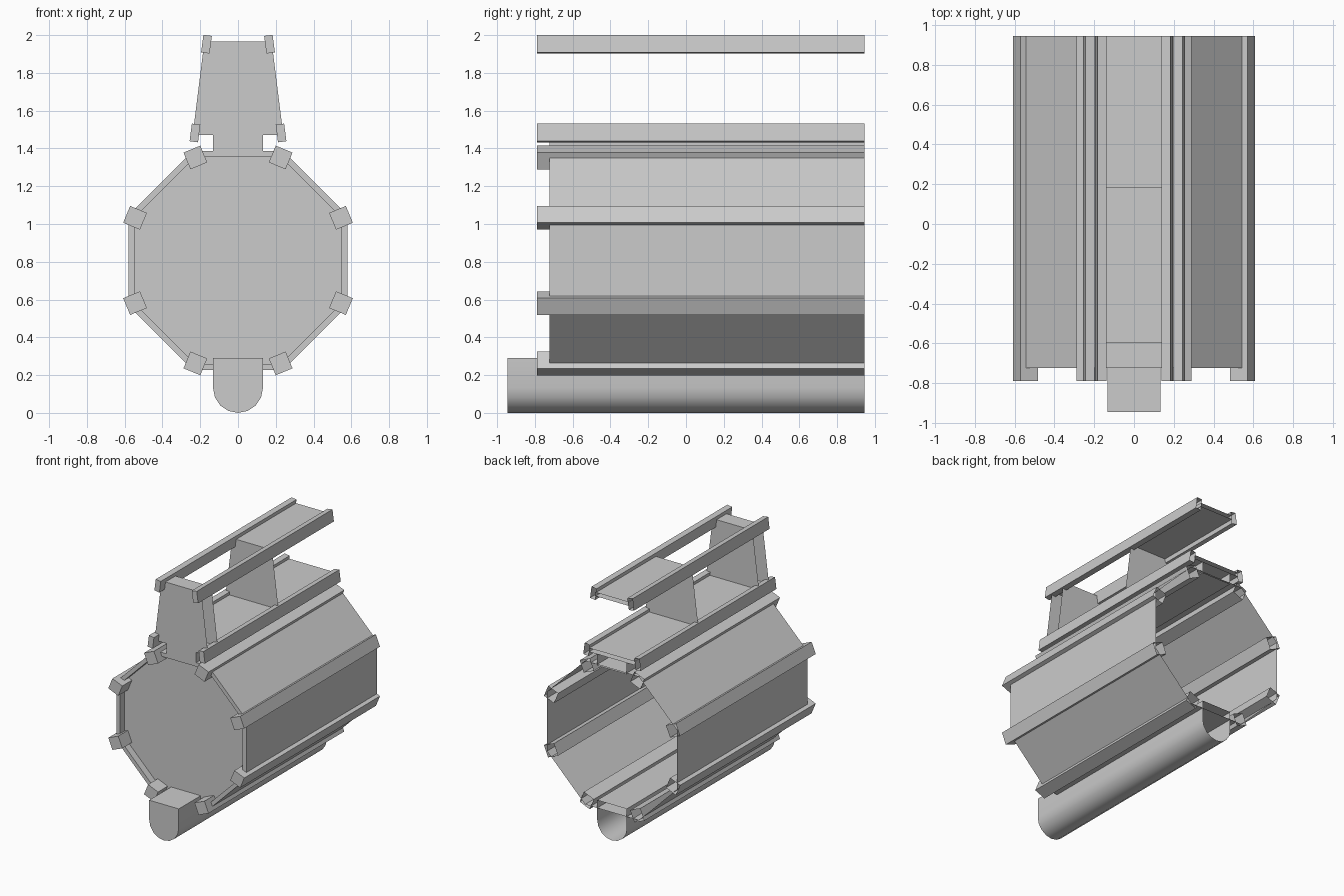
import bpy, bmesh
from math import sin, cos, pi, radians

if "Cube" in bpy.data.objects:
    bpy.data.objects.remove(bpy.data.objects["Cube"])

BACK = 0.945


def loft(name, rings, cap=True):
    """Skin a list of (xz profile, y) rings; the first may be capped, the back stays open."""
    bm = bmesh.new()
    loops = [[bm.verts.new((x, y, z)) for x, z in prof] for prof, y in rings]
    if cap:
        bm.faces.new(loops[0])
    for a, b in zip(loops, loops[1:]):
        n = len(a)
        for i in range(n):
            j = (i + 1) % n
            bm.faces.new((a[i], a[j], b[j], b[i]))
    bmesh.ops.recalc_face_normals(bm, faces=bm.faces)
    me = bpy.data.meshes.new(name)
    bm.to_mesh(me)
    bm.free()
    ob = bpy.data.objects.new(name, me)
    bpy.context.collection.objects.link(ob)
    return ob


def rect(cx, cz, w, h, ang=0.0):
    """Rotated rectangle profile."""
    c, s = cos(ang), sin(ang)
    return [(cx + u * c - v * s, cz + u * s + v * c)
            for u, v in ((-w / 2, -h / 2), (w / 2, -h / 2), (w / 2, h / 2), (-w / 2, h / 2))]


def octagon(apothem):
    r = apothem / cos(pi / 8)
    return [(r * cos(pi / 8 + k * pi / 4), CZ + r * sin(pi / 8 + k * pi / 4)) for k in range(8)]


def plane(name, prof, y):
    return loft(name, [(prof, y)])


CZ = 0.807

# Octagonal body with a recessed front face and open back
outer, inner = octagon(0.58), octagon(0.548)
loft("body_shell", [(inner, -0.665), (inner, -0.722), (outer, -0.722), (outer, BACK)])

# Square bars along the eight corners
for k in range(8):
    a = pi / 8 + k * pi / 4
    prof = rect(0.59 * cos(a), CZ + 0.59 * sin(a), 0.096, 0.096, a)
    loft(f"corner_bar_{k + 1}", [(prof, -0.788), (prof, BACK)])

# Round-bottomed channel underneath
R = 0.132
prof = [(R, 0.29)] + [(R * cos(t), R + R * sin(t))
                      for t in (-k * pi / 8 for k in range(9))] + [(-R, 0.29)]
channel = loft("lower_channel", [(prof, -0.945), (prof, BACK)])
bpy.context.view_layer.objects.active = channel
channel.select_set(True)
bpy.ops.object.shade_smooth_by_angle(angle=radians(30))

# Neck joining the body to the upper frame
prof = rect(0, 1.424, 0.264, 0.092)
loft("neck", [(prof, -0.722), (prof, BACK)])

# Tilted rails of the upper frame
for side, sx in (("left", -1), ("right", 1)):
    for level, x, z in (("lower", 0.228, 1.482), ("upper", 0.167, 1.952)):
        prof = rect(sx * x, z, 0.045, 0.094, sx * radians(7.5))
        loft(f"{level}_rail_{side}", [(prof, -0.788), (prof, BACK)])

# Floor plate, rear roof plate and front cross beam
for name, z, w, y0, y1 in (("floor_plate", 1.485, 0.41, -0.722, BACK),
                           ("roof_plate", 1.95, 0.30, 0.18, BACK),
                           ("front_beam", 1.95, 0.30, -0.722, -0.595)):
    prof = rect(0, z, w, 0.03)
    loft(name, [(prof, y0), (prof, y1)])

# Thin trapezoid bulkheads
trap = [(-0.24, 1.47), (0.24, 1.47), (0.178, 1.965), (-0.178, 1.965)]
for name, y in (("front_bulkhead", -0.722), ("front_inner_bulkhead", -0.595), ("middle_bulkhead", 0.18)):
    plane(name, trap, y)
